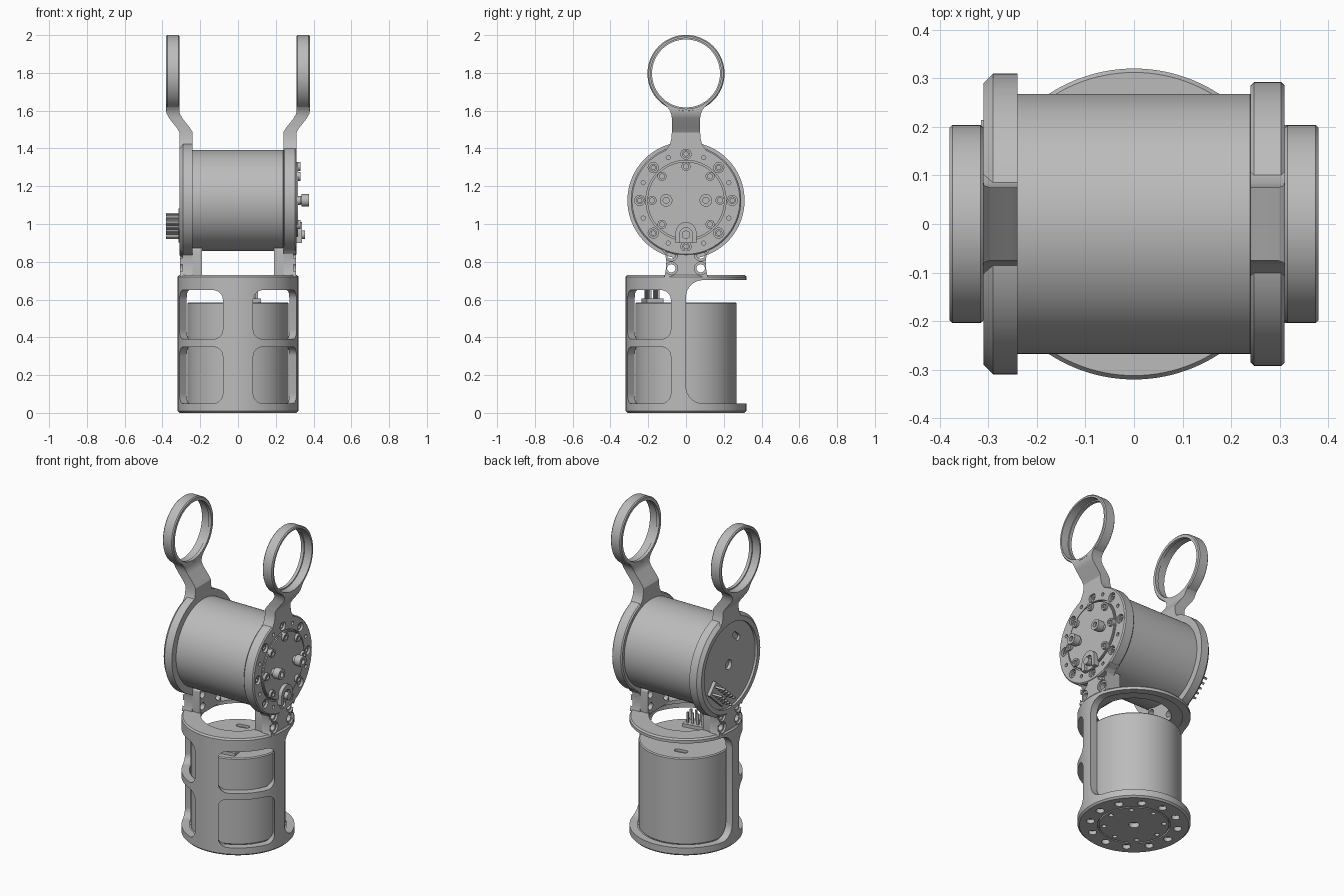
import bpy, bmesh
from math import pi, cos, sin, radians
from mathutils import Matrix, Vector

if "Cube" in bpy.data.objects:
    bpy.data.objects.remove(bpy.data.objects["Cube"], do_unlink=True)

grey = bpy.data.materials.new("plain grey")
grey.use_nodes = True
grey.diffuse_color = (0.5, 0.5, 0.5, 1)
grey.node_tree.nodes["Principled BSDF"].inputs["Base Color"].default_value = (0.5, 0.5, 0.5, 1)

TO_X = Matrix.Rotation(pi / 2, 4, 'Y')      # local z becomes world x
HUB_Z = 1.125                               # height of the upper motor axis
HUB = Matrix.Translation((0, 0, HUB_Z))


def finish(name, bm, matrix=Matrix()):
    bmesh.ops.transform(bm, matrix=matrix, verts=bm.verts)
    bmesh.ops.recalc_face_normals(bm, faces=bm.faces)
    mesh = bpy.data.meshes.new(name)
    bm.to_mesh(mesh)
    bm.free()
    mesh.materials.append(grey)
    obj = bpy.data.objects.new(name, mesh)
    bpy.context.collection.objects.link(obj)
    return obj


def lathe(name, profile, matrix=Matrix(), steps=96):
    """Spin a closed (radius, height) outline about z."""
    bm = bmesh.new()
    vs = [bm.verts.new((r, 0, h)) for r, h in profile]
    es = [bm.edges.new((vs[i - 1], v)) for i, v in enumerate(vs)
          if vs[i - 1].co.x + v.co.x > 0]
    bmesh.ops.spin(bm, geom=vs + es, axis=(0, 0, 1), cent=(0, 0, 0), angle=2 * pi, steps=steps)
    bmesh.ops.remove_doubles(bm, verts=bm.verts, dist=1e-5)
    return finish(name, bm, matrix)


def rod(name, r, a, b, matrix=Matrix(), steps=24):
    return lathe(name, [(0, a), (r, a), (r, b), (0, b)], matrix, steps)


def prism(name, pts, a, b, matrix=Matrix()):
    """Extrude a (y, z) outline along x from a to b."""
    bm = bmesh.new()
    face = bm.faces.new([bm.verts.new((a, y, z)) for y, z in pts])
    ext = bmesh.ops.extrude_face_region(bm, geom=[face])
    moved = [g for g in ext["geom"] if isinstance(g, bmesh.types.BMVert)]
    bmesh.ops.translate(bm, verts=moved, vec=(b - a, 0, 0))
    return finish(name, bm, matrix)


def rounded(y0, z0, y1, z1, r, n=8):
    corners = [(y1 - r, z1 - r), (y0 + r, z1 - r), (y0 + r, z0 + r), (y1 - r, z0 + r)]
    return [(y + r * cos((k + i / n) * pi / 2), z + r * sin((k + i / n) * pi / 2))
            for k, (y, z) in enumerate(corners) for i in range(n + 1)]


def join(parts):
    bpy.ops.object.select_all(action='DESELECT')
    for p in parts:
        p.select_set(True)
    bpy.context.view_layer.objects.active = parts[0]
    bpy.ops.object.join()
    return parts[0]


def cut(obj, cutters):
    cutter = join(cutters) if len(cutters) > 1 else cutters[0]
    cutter.hide_render = True
    mod = obj.modifiers.new("cut", 'BOOLEAN')
    mod.operation, mod.solver, mod.object = 'DIFFERENCE', 'EXACT', cutter
    bpy.context.view_layer.objects.active = obj
    bpy.ops.object.modifier_apply(modifier="cut")
    bpy.data.objects.remove(cutter, do_unlink=True)


def around(radius, count, phase=0.0):
    for i in range(count):
        a = phase + 2 * pi * i / count
        yield radius * cos(a), radius * sin(a)


def at(x, y, z=0):
    return Matrix.Translation((x, y, z))


# Cage: open-backed tube with four rounded windows
cage = lathe("cage", [(0, 0), (.31, 0), (.32, .01), (.32, .72), (.312, .73), (0, .73)], steps=128)
cut(cage, [lathe("hollow", [(0, .045), (.275, .045), (.275, .708), (.21, .708), (.21, .8), (0, .8)])])
cut(cage, [prism("back_opening", rounded(0, .05, .8, .703, .09), -.5, .5)])
cut(cage, [prism("window", rounded(-.162, z0, .162, z1, .05), .15, .45, Matrix.Rotation(radians(a), 4, 'Z'))
           for a in (-45, -135) for z0, z1 in ((.05, .35), (.39, .65))])
# Underside: recessed hub, groove and bolt holes
cut(cage, [lathe("groove", [(.198, -.1), (.207, -.1), (.207, .015), (.198, .015)]),
           rod("centre_hole", .03, -.1, .03)]
    + [rod("bolt_hole", .024, -.1, .025, at(x, y)) for x, y in around(.25, 12)]
    + [rod("hub_hole", .014, -.1, .02, at(x, y)) for x, y in around(.17, 8)])


# Motors: plain cans with a centre hole, a slot and a pin connector on the end
def motor(name, matrix):
    body = lathe(name, [(0, 0), (.262, 0), (.268, .006), (.268, .534), (.262, .54), (0, .54)], matrix)
    slot = prism("slot", rounded(-.085, .145, -.005, .18, .016), .525, .6,
                 matrix @ Matrix(((0, 1, 0, 0), (0, 0, 1, 0), (1, 0, 0, 0), (0, 0, 0, 1))))
    cut(body, [rod("centre_hole", .03, .52, .6, matrix), slot])
    bm = bmesh.new()
    boxes = [((0, -.18, .545), (.17, .09, .03))]
    boxes += [((.032 * i, y, .575), (.012, .012, .1)) for i in range(-2, 3) for y in (-.205, -.16)]
    for loc, size in boxes:
        bmesh.ops.create_cube(bm, size=1, matrix=Matrix.Translation(loc) @ Matrix.Diagonal((*size, 1)))
    finish(name + "_connector", bm, matrix)


motor("lower_motor", at(0, 0, .045) @ Matrix.Rotation(radians(10), 4, 'Z'))
sideways = Matrix(((0, 0, -1, 0), (-1, 0, 0, 0), (0, 1, 0, 0), (0, 0, 0, 1)))
motor("upper_motor", at(.245, 0, HUB_Z) @ sideways @ Matrix.Rotation(radians(-42), 4, 'Z'))

# Hub flanges at each end of the upper motor
AXLE = HUB @ TO_X
lathe("right_flange", [(.262, -.24), (.31, -.24), (.31, -.29), (.29, -.31), (.262, -.31)], AXLE, 128)
flange = lathe("left_flange", [(0, .24), (.285, .24), (.292, .247), (.292, .303), (.285, .31), (0, .31)],
               AXLE, 128)


def on_hub(y, z):
    return at(0, y, z) @ AXLE


bolt_ring = list(around(.245, 8))
cut(flange, [rod("bolt_hole", .027, .28, .4, on_hub(y, z)) for y, z in bolt_ring]
    + [rod("small_hole", .011, .29, .4, on_hub(y, z)) for y, z in around(.245, 8, pi / 8)]
    + [lathe("groove", [(.204, .295), (.212, .295), (.212, .4), (.204, .4)], AXLE)])
heads = [lathe("flange_bolts", [(0, .27), (.02, .27), (.02, .3), (.011, .3), (.011, .29), (0, .29)],
               on_hub(y, z), 16) for y, z in bolt_ring]
# Rotor face: thin disc with bolt heads, two studs and a cable arch
rod("rotor_disc", .2, .3, .317, AXLE, 96)
heads += [lathe("rotor_bolt", [(0, .31), (.024, .31), (.024, .332), (.013, .332), (.013, .322), (0, .322)],
                on_hub(y, z), 16) for y, z in around(.18, 8) if z > -.17]
heads += [lathe("stud", [(0, .31), (.022, .31), (.022, .335), (.033, .335), (.033, .377),
                         (.016, .377), (.016, .36), (0, .36)], on_hub(y, 0), 24) for y in (-.105, .105)]
join(heads)
arch = prism("cable_arch", [(-.055, .9)] + [(-.055 * cos(pi * i / 16), .955 + .055 * sin(pi * i / 16))
                                            for i in range(17)] + [(.055, .9)], .305, .34)
cut(arch, [prism("arch_notch", rounded(-.032, .8, .032, .98, .03), .322, .5)])
rod("arch_pin", .022, .3, .355, at(0, 0, .943) @ TO_X)

# Brackets: cranked neck, end ring and drilled foot on each side
NECK = [(1.34, 0, .14), (1.4, 0, .1), (1.425, 0, .084), (1.455, 0, .077), (1.485, 0, .075),
        (1.51, .015, .075), (1.56, .055, .075), (1.585, .068, .079), (1.605, .07, .088),
        (1.625, .07, .104), (1.645, .07, .125)]
FOOT = [(.115, .72), (.108, .75), (.104, .8), (.11, .84), (.13, .865), (.16, .88), (.15, .9)]


def bracket(side, s):
    bm = bmesh.new()
    rows = []
    for z, dx, w in NECK:
        rows.append([bm.verts.new((s * (x + dx), y, z))
                     for x, y in ((.24, -w), (.31, -w), (.31, w), (.24, w))])
    for a, b in zip(rows, rows[1:]):
        for i in range(4):
            bm.faces.new((a[i - 1], a[i], b[i], b[i - 1]))
    bm.faces.new(rows[0])
    bm.faces.new(rows[-1])
    neck = finish(side + "_neck", bm)
    ring_axis = at(0, 0, 1.797) @ TO_X
    cut(neck, [rod("bore", .195, -.6, .6, ring_axis, 96),
               rod("motor_clearance", .266, -.6, .6, AXLE, 96)])
    profile = [(.18, .31), (.198, .31), (.204, .316), (.204, .374), (.198, .38),
               (.187, .38), (.187, .33), (.18, .33)]
    lathe(side + "_ring", [(r, s * x) for r, x in profile], ring_axis)

    foot = prism(side + "_foot", FOOT + [(-y, z) for y, z in reversed(FOOT)], s * .24, s * .307)
    pad = prism(side + "_foot_pad", rounded(-.104, .72, .104, .872, .012), s * .19, s * .245)
    for part in (foot, pad):
        cut(part, [rod("motor_clearance", .266, -.6, .6, AXLE, 96)])
        cut(part, [lathe("hole", [(0, -.5), (.034, -.5), (.034, -.295), (.022, -.295),
                                  (.022, .295), (.034, .295), (.034, .5), (0, .5)],
                         at(0, y, z) @ TO_X, 24) for y in (-.078, .078) for z in (.765, .838)])


bracket("left", 1)
bracket("right", -1)

# Smooth round surfaces, keep crisp edges
for obj in bpy.context.scene.objects:
    if obj.type == 'MESH' and obj.data.materials.get("plain grey"):
        bpy.ops.object.select_all(action='DESELECT')
        obj.select_set(True)
        bpy.context.view_layer.objects.active = obj
        bpy.ops.object.shade_smooth_by_angle(angle=radians(30))
